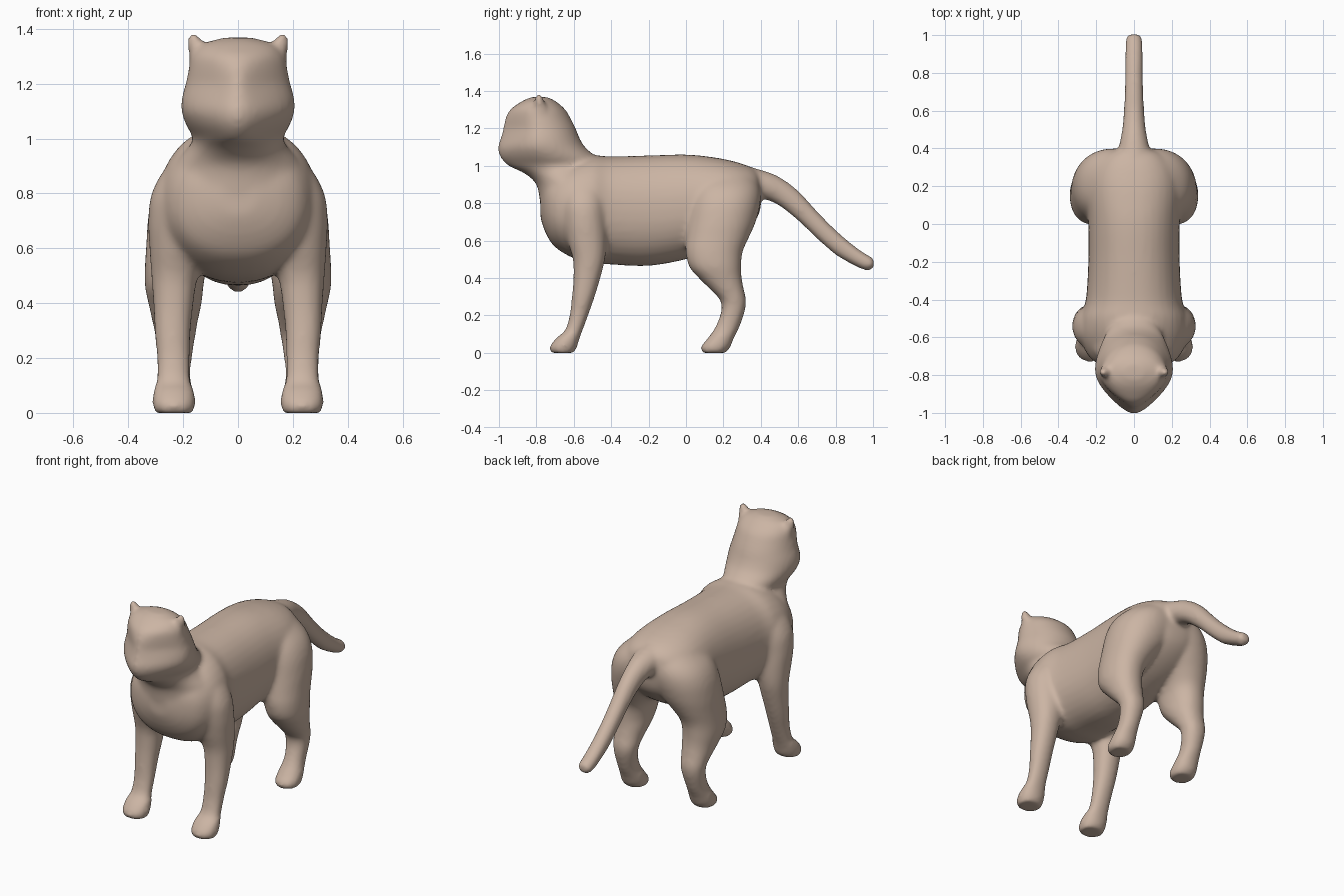
import bpy, bmesh, math

SEG = 36
bm = bmesh.new()


def spline(rows, steps=5):
    # Catmull-Rom through the section rows
    out = []
    for i in range(len(rows) - 1):
        p0, p1 = rows[max(i - 1, 0)], rows[i]
        p2, p3 = rows[i + 1], rows[min(i + 2, len(rows) - 1)]
        for s in range(steps):
            t = s / steps
            out.append([0.5 * (2 * b + (c - a) * t + (2 * a - 5 * b + 4 * c - d) * t * t
                               + (3 * b - a - 3 * c + d) * t ** 3)
                        for a, b, c, d in zip(p0, p1, p2, p3)])
    return out + [list(rows[-1])]


def loft(rows, along_y=False, side=1, power=2.0):
    # row: position, x min, x max, low, high, front taper
    rings = []
    for p, x0, x1, a0, a1, taper in spline(rows):
        ring = []
        for k in range(SEG):
            ang = 2 * math.pi * k / SEG
            c, s = math.cos(ang), math.sin(ang)
            u = math.copysign(abs(c) ** (2 / power), c) * (1 - taper * max(0, -s) ** 1.7)
            v = math.copysign(abs(s) ** (2 / power), s)
            x = side * ((x0 + x1) / 2 + u * (x1 - x0) / 2)
            a = (a0 + a1) / 2 + v * (a1 - a0) / 2
            ring.append(bm.verts.new((x, p, a) if along_y else (x, a, p)))
        rings.append(ring)
    faces = [bm.faces.new((r[k], r[(k + 1) % SEG], q[(k + 1) % SEG], q[k]))
             for r, q in zip(rings, rings[1:]) for k in range(SEG)]
    faces += [bm.faces.new(rings[0]), bm.faces.new(rings[-1])]
    bmesh.ops.recalc_face_normals(bm, faces=faces)


def centred(rows):
    # position, half width, low, high, taper -> full row
    return [(p, -w, w, a, b, t) for p, w, a, b, t in rows]


# torso
loft(centred([
    (-.778, .07, .72, .85, 0), (-.75, .17, .64, .93, 0), (-.70, .24, .565, .98, 0),
    (-.60, .285, .505, 1.03, 0), (-.50, .285, .48, 1.055, 0), (-.40, .255, .472, 1.05, 0),
    (-.20, .242, .465, 1.055, 0), (0, .242, .50, 1.06, 0), (.15, .25, .55, 1.045, 0),
    (.25, .24, .60, 1.025, 0), (.33, .20, .66, 1.0, 0), (.38, .14, .72, .97, 0),
    (.40, .08, .78, .92, 0)]), along_y=True, power=2.2)

# neck and head
loft(centred([
    (.80, .27, -.78, -.40, 0), (.90, .24, -.80, -.40, .1), (.96, .188, -.865, -.42, .2),
    (1.0, .165, -.95, -.44, .35), (1.05, .19, -.995, -.485, .4), (1.1, .207, -1.005, -.54, .45),
    (1.15, .205, -.99, -.57, .52), (1.2, .191, -.977, -.59, .58), (1.25, .181, -.967, -.615, .48),
    (1.3, .17, -.94, -.645, .25), (1.34, .14, -.885, -.69, .05), (1.358, .09, -.85, -.72, 0),
    (1.368, .05, -.82, -.75, 0)]))

# tail
loft(centred([
    (.30, .10, .84, 1.005, 0), (.42, .078, .82, .972, 0), (.50, .063, .785, .94, 0),
    (.60, .054, .705, .867, 0), (.70, .05, .61, .758, 0), (.80, .048, .523, .657, 0),
    (.90, .047, .466, .572, 0), (.96, .046, .44, .53, 0), (.99, .04, .443, .514, 0),
    (1.005, .027, .458, .502, 0)]), along_y=True)

FRONT = [
    (-.001, .165, .30, -.72, -.60), (.03, .155, .312, -.73, -.583), (.08, .159, .309, -.692, -.568),
    (.12, .174, .297, -.647, -.553), (.2, .175, .296, -.622, -.523), (.3, .172, .304, -.61, -.488),
    (.4, .162, .309, -.602, -.458), (.5, .145, .316, -.605, -.433), (.6, .10, .323, -.635, -.423),
    (.7, .02, .327, -.665, -.418), (.8, -.03, .315, -.68, -.415), (.9, -.04, .258, -.67, -.42),
    (.97, -.04, .17, -.62, -.44)]
HIND = [
    (-.001, .17, .295, .09, .21), (.03, .16, .307, .078, .237), (.08, .164, .302, .118, .257),
    (.14, .174, .292, .158, .287), (.22, .165, .296, .188, .314), (.28, .155, .302, .183, .322),
    (.34, .145, .314, .128, .309), (.4, .132, .327, .068, .298), (.46, .126, .339, .017, .295),
    (.54, .11, .339, -.002, .303), (.62, .06, .334, -.002, .338), (.7, -.01, .329, 0, .373),
    (.8, -.07, .312, .005, .398), (.88, -.09, .27, .02, .395), (.96, -.09, .18, .05, .36)]
EAR = [
    (1.24, .07, .172, -.83, -.72), (1.30, .085, .18, -.82, -.735),
    (1.345, .12, .185, -.81, -.758), (1.385, .15, .18, -.803, -.772)]

# legs and ears on both sides
for side in (1, -1):
    loft([r + (0,) for r in FRONT], side=side, power=2.15)
    loft([r + (0,) for r in HIND], side=side, power=2.15)
    loft([r + (0,) for r in EAR], side=side)

mesh = bpy.data.meshes.new("cat_body")
bm.to_mesh(mesh)
bm.free()
cat = bpy.data.objects.new("cat_body", mesh)
bpy.context.collection.objects.link(cat)

# warm brown coat
coat = bpy.data.materials.new("coat")
coat.diffuse_color = (0.60, 0.46, 0.37, 1)
mesh.materials.append(coat)

# fuse the parts into one soft skin
remesh = cat.modifiers.new("fuse", 'REMESH')
remesh.mode = 'VOXEL'
remesh.voxel_size = 0.013
remesh.use_smooth_shade = True
smooth = cat.modifiers.new("soften", 'SMOOTH')
smooth.factor = 0.5
smooth.iterations = 10
